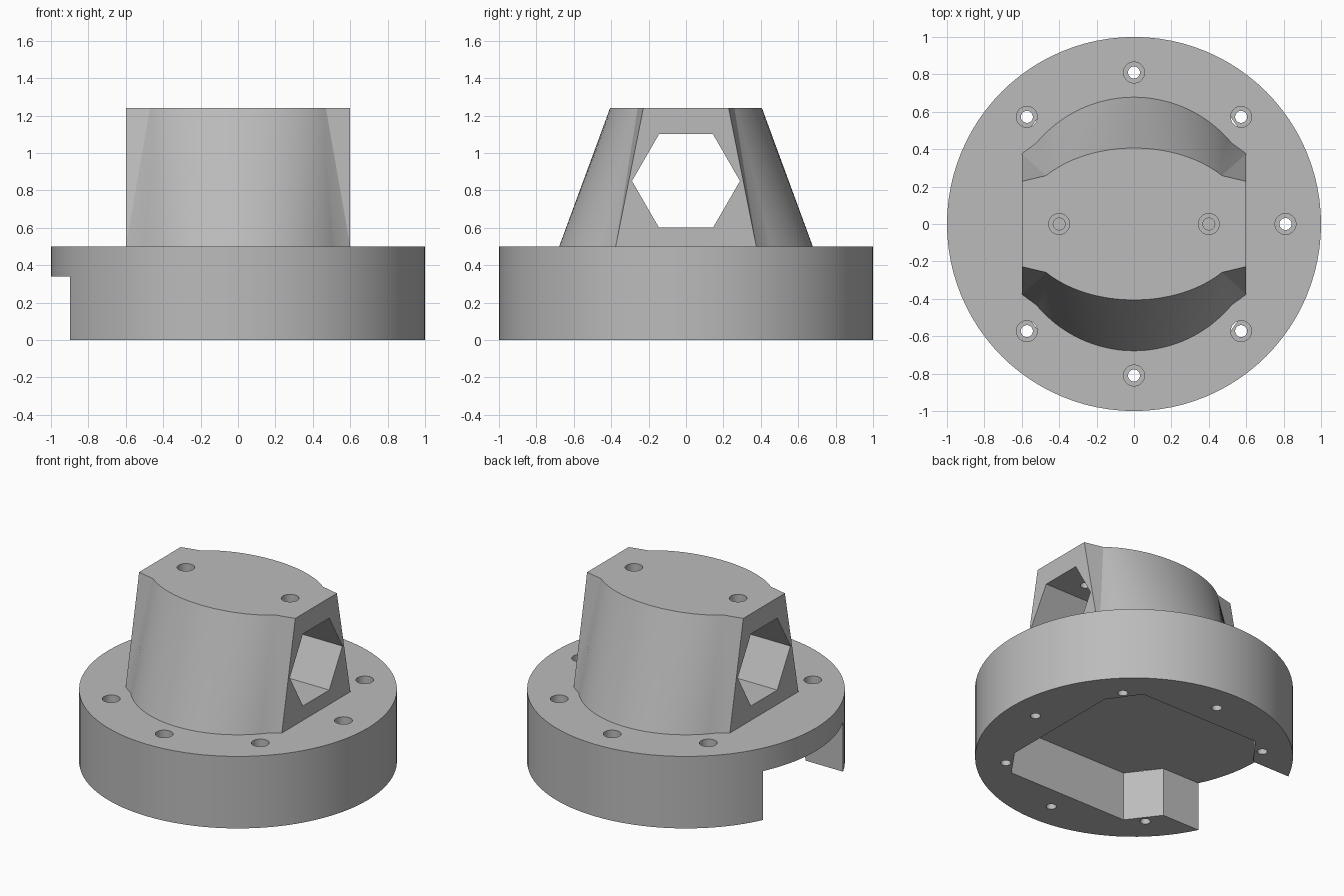
import bpy, bmesh, math

if "Cube" in bpy.data.objects:
    bpy.data.objects.remove(bpy.data.objects["Cube"])

SEG = 96
grey = bpy.data.materials.new("plain grey")
grey.diffuse_color = (0.5, 0.5, 0.5, 1)
grey.use_nodes = True
grey.node_tree.nodes["Principled BSDF"].inputs["Base Color"].default_value = grey.diffuse_color


def new_object(name, bm):
    bmesh.ops.recalc_face_normals(bm, faces=bm.faces)
    mesh = bpy.data.meshes.new(name)
    bm.to_mesh(mesh)
    bm.free()
    mesh.materials.append(grey)
    ob = bpy.data.objects.new(name, mesh)
    bpy.context.collection.objects.link(ob)
    return ob


def loft(bm, rings):
    """Closed solid through matching rings of points."""
    loops = [[bm.verts.new(p) for p in ring] for ring in rings]
    n = len(loops[0])
    for a, b in zip(loops, loops[1:]):
        for i in range(n):
            j = (i + 1) % n
            bm.faces.new((a[i], a[j], b[j], b[i]))
    bm.faces.new(loops[0][::-1])
    bm.faces.new(loops[-1])


def circle(r, z, x=0, y=0, n=SEG):
    return [(x + r * math.cos(2 * math.pi * i / n),
             y + r * math.sin(2 * math.pi * i / n), z) for i in range(n)]


def combine(target, tool, operation):
    mod = target.modifiers.new(operation, 'BOOLEAN')
    mod.operation = operation
    mod.solver = 'EXACT'
    mod.object = tool
    bpy.context.view_layer.objects.active = target
    bpy.ops.object.modifier_apply(modifier=mod.name)
    bpy.data.objects.remove(tool)


# Round base
bm = bmesh.new()
loft(bm, [circle(1, 0), circle(1, 0.5)])
housing = new_object("housing", bm)


# Tapered tower: round front and back, flat ends with small shoulders
def tower_ring(x_mid, rx, ry, y_end, z):
    a = math.acos(x_mid / rx)
    n = 40
    arc = [a + (math.pi - 2 * a) * i / n for i in range(n + 1)]
    half = [(0.6, y_end, z)]
    half += [(rx * math.cos(t), ry * math.sin(t), z) for t in arc]
    half += [(-0.6, y_end, z)]
    return half + [(-x, -y, z) for x, y, z in half]


bm = bmesh.new()
loft(bm, [tower_ring(0.522, 0.678, 0.678, 0.376, 0.5),
          tower_ring(0.47, 0.61, 0.406, 0.228, 1.24)])
bmesh.ops.triangulate(bm, faces=[f for f in bm.faces if len(f.verts) == 4
                                 and abs(f.normal.x) < 0.99])
combine(housing, new_object("tower", bm), 'UNION')

# Hexagonal tunnel through the tower
bm = bmesh.new()
R = 0.2887
loft(bm, [[(x, R * math.cos(math.pi * i / 3), 0.85 + R * math.sin(math.pi * i / 3))
           for i in range(6)] for x in (-0.8, 0.8)])
combine(housing, new_object("tunnel_cutter", bm), 'DIFFERENCE')

# Underside pocket, open towards one side
outline = [(-1.2, 0.44), (-0.61, 0.44), (-0.455, 0.645), (0.465, 0.645), (0.61, 0.44)]
outline += [(x, -y) for x, y in outline[::-1]]
bm = bmesh.new()
loft(bm, [[(x, y, z) for x, y in outline] for z in (-0.1, 0.34)])
combine(housing, new_object("pocket_cutter", bm), 'DIFFERENCE')

# Counterbored screw holes: seven round the rim, two in the tower top
bm = bmesh.new()


def screw_hole(x, y, low, step, high):
    loft(bm, [circle(0.032, low, x, y, 32), circle(0.032, step, x, y, 32),
              circle(0.056, step, x, y, 32), circle(0.056, high, x, y, 32)])


for i in range(8):
    if i != 4:
        t = i * math.pi / 4
        screw_hole(0.81 * math.cos(t), 0.81 * math.sin(t), -0.1, 0.34, 0.6)
for x in (-0.4, 0.4):
    screw_hole(x, 0, 1.0, 1.16, 1.3)
combine(housing, new_object("hole_cutter", bm), 'DIFFERENCE')

# Smooth curves, crisp edges
housing.select_set(True)
bpy.context.view_layer.objects.active = housing
bpy.ops.object.shade_smooth_by_angle(angle=math.radians(20))
